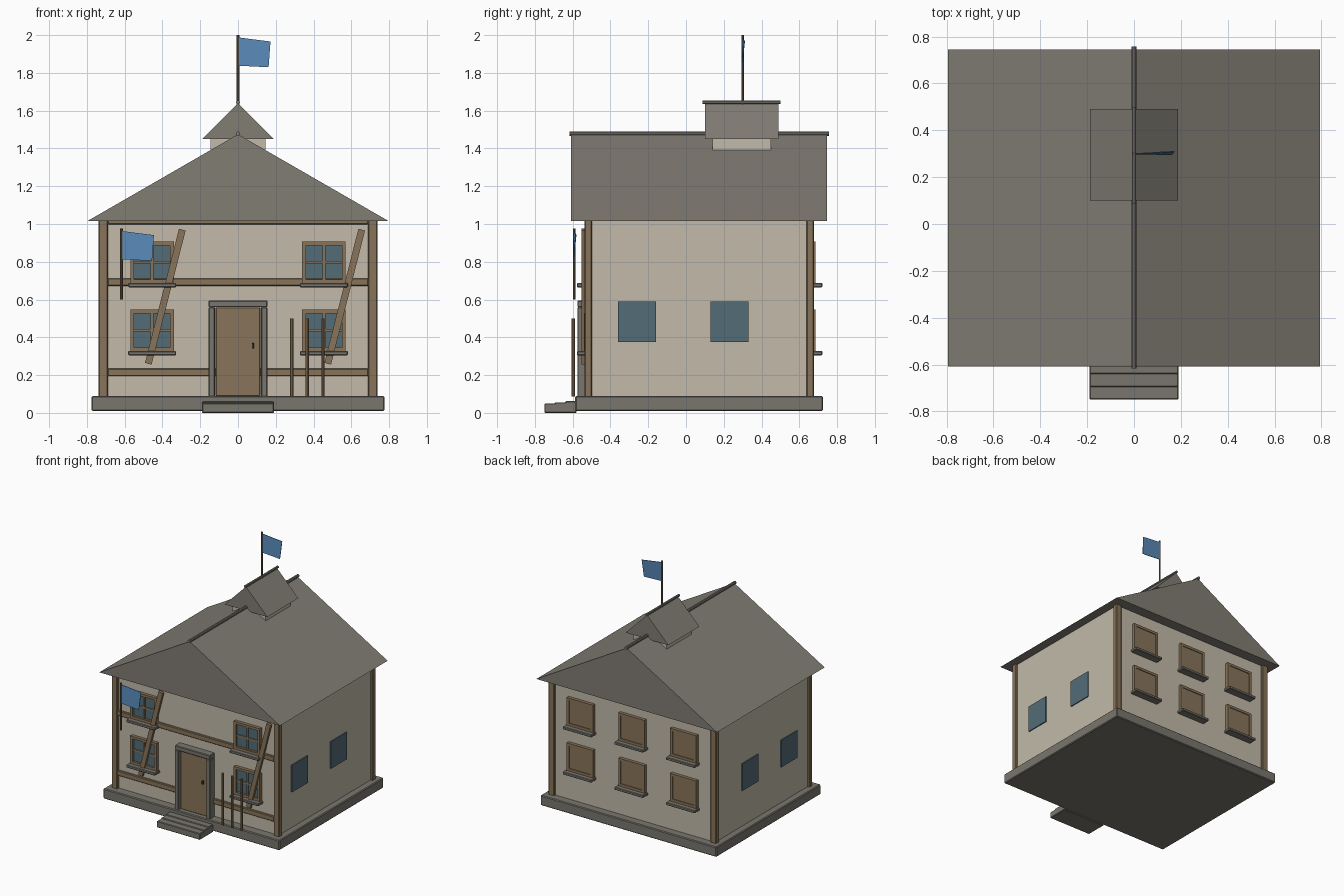
import bpy
import bmesh
import math
from mathutils import Vector

cube = bpy.data.objects.get("Cube")
if cube:
    bpy.data.objects.remove(cube, do_unlink=True)


def material(name, rgb):
    m = bpy.data.materials.new(name)
    m.use_nodes = True
    m.diffuse_color = (*rgb, 1)
    m.node_tree.nodes["Principled BSDF"].inputs["Base Color"].default_value = (*rgb, 1)
    return m


PLASTER = material("cream plaster", (0.54, 0.49, 0.40))
ROOF = material("grey roof", (0.22, 0.205, 0.175))
STONE = material("grey stone", (0.19, 0.18, 0.155))
WOOD = material("brown timber", (0.25, 0.175, 0.10))
POLE = material("dark timber", (0.17, 0.12, 0.075))
GLASS = material("blue glass", (0.085, 0.15, 0.18))
FLAG = material("blue cloth", (0.10, 0.25, 0.48))
METAL = material("dark metal", (0.07, 0.07, 0.07))


def finish(name, bm, mat, bevel=0):
    bmesh.ops.recalc_face_normals(bm, faces=bm.faces[:])
    mesh = bpy.data.meshes.new(name)
    bm.to_mesh(mesh)
    bm.free()
    mesh.materials.append(mat)
    ob = bpy.data.objects.new(name, mesh)
    bpy.context.scene.collection.objects.link(ob)
    if bevel:
        mod = ob.modifiers.new("soft edges", "BEVEL")
        mod.width = bevel
        mod.segments = 1
    return ob


def box(name, x, y, z, mat, bevel=0):
    """Box from (low, high) ranges on each axis."""
    bm = bmesh.new()
    bmesh.ops.create_cube(bm, size=1)
    for v in bm.verts:
        v.co = [r[0] if c < 0 else r[1] for c, r in zip(v.co, (x, y, z))]
    return finish(name, bm, mat, bevel)


def rod(name, start, end, radius, mat, sides=10):
    a, b = Vector(start), Vector(end)
    bm = bmesh.new()
    bmesh.ops.create_cone(bm, cap_ends=True, segments=sides, radius1=radius,
                          radius2=radius, depth=(b - a).length)
    turn = (b - a).to_track_quat("Z", "Y")
    for v in bm.verts:
        v.co = turn @ v.co + (a + b) / 2
    return finish(name, bm, mat)


def extrude(name, outline, push, mat):
    """Solid from a flat outline pushed along a vector."""
    bm = bmesh.new()
    face = bm.faces.new([bm.verts.new(p) for p in outline])
    new = bmesh.ops.extrude_face_region(bm, geom=[face])["geom"]
    bmesh.ops.translate(bm, vec=push,
                        verts=[g for g in new if isinstance(g, bmesh.types.BMVert)])
    return finish(name, bm, mat)


def gable(name, half, y, eave, apex):
    extrude(name, [(-half, y[0], eave), (half, y[0], eave), (0, y[0], apex)],
            (0, y[1] - y[0], 0), ROOF)


FRONT, BACK, SIDE = -0.515, 0.66, 0.72

# Foundation and entrance steps
box("foundation", (-0.775, 0.775), (-0.587, 0.725), (0.01, 0.09), STONE, 0.006)
for i, front in enumerate((-0.75, -0.695, -0.64)):
    box(f"step_{i + 1}", (-0.19, 0.19), (front, -0.58),
        (0, 0.05 + 0.006 * i), STONE, 0.004)

# Walls and corner posts
box("walls", (-SIDE, SIDE), (FRONT, BACK), (0.08, 1.02), PLASTER)
for side, sx in (("left", 1), ("right", -1)):
    for end, y in (("front", (-0.537, -0.497)), ("back", (0.637, 0.677))):
        box(f"{end}_{side}_post", sorted((sx * 0.688, sx * 0.738)), y,
            (0.085, 1.02), WOOD, 0.005)

# Front beams
for name, z in (("lower", (0.195, 0.235)), ("middle", (0.672, 0.712)),
                ("upper", (0.998, 1.02))):
    box(f"{name}_beam", (-0.69, 0.69), (-0.532, -0.5), z, WOOD, 0.004)

# Leaning front braces
for side, x in (("right", -0.475), ("left", 0.475)):
    w = 0.035
    extrude(f"{side}_brace",
            [(x - w / 2, -0.552, 0.265), (x + w / 2, -0.552, 0.255),
             (x + 0.18 + w / 2, -0.552, 0.965), (x + 0.18 - w / 2, -0.552, 0.975)],
            (0, 0.02, 0), WOOD)

# Door with stone surround
for side, sx in (("left", 1), ("right", -1)):
    box(f"door_{side}_jamb", sorted((sx * 0.122, sx * 0.155)), (-0.575, -0.5),
        (0.085, 0.56), STONE, 0.004)
box("door_lintel", (-0.155, 0.155), (-0.575, -0.5), (0.56, 0.595), STONE, 0.004)
box("door", (-0.118, 0.118), (-0.55, -0.5), (0.09, 0.558), WOOD, 0.003)
box("door_handle", (0.073, 0.085), (-0.562, -0.548), (0.34, 0.37), METAL, 0.002)


# Windows: out is -1 on the front wall and +1 on the back wall
def window(name, x, z, wall, out, boarded):
    def depth(a, b):
        return sorted((wall + out * a, wall + out * b))
    w, h, t = 0.115, 0.22, 0.02
    for part, sx in (("left", 1), ("right", -1)):
        box(f"{name}_{part}_frame", sorted((x + sx * w, x + sx * (w - t))),
            depth(-0.01, 0.026), (z, z + h), WOOD)
    for part, low in (("bottom", z), ("top", z + h - t)):
        box(f"{name}_{part}_frame", (x - w + t, x + w - t), depth(-0.01, 0.026),
            (low, low + t), WOOD)
    box(f"{name}_sill", (x - 0.127, x + 0.127), depth(-0.01, 0.062),
        (z - 0.022, z), STONE, 0.004)
    box(f"{name}_pane", (x - w + t, x + w - t), depth(-0.01, 0.02 if boarded else 0.01),
        (z + t, z + h - t), WOOD if boarded else GLASS)
    if not boarded:
        box(f"{name}_upright_bar", (x - 0.007, x + 0.007), depth(0, 0.019),
            (z + t, z + h - t), WOOD)
        box(f"{name}_cross_bar", (x - w + t, x + w - t), depth(0, 0.018),
            (z + h / 2 - 0.007, z + h / 2 + 0.007), WOOD)


for floor, z in (("lower", 0.327), ("upper", 0.687)):
    for side, x in (("right", -0.455), ("middle", 0), ("left", 0.455)):
        if x:
            window(f"front_{floor}_{side}_window", x, z, FRONT, -1, False)
        window(f"back_{floor}_{side}_window", x, z, BACK, 1, True)

# Side windows as thin plates
for side, sx in (("left", 1), ("right", -1)):
    for end, y in (("front", -0.26), ("back", 0.23)):
        box(f"{side}_{end}_window", sorted((sx * SIDE, sx * (SIDE + 0.008))),
            (y - 0.1, y + 0.1), (0.375, 0.59), GLASS)

# Main roof and ridge
gable("main_roof", 0.795, (-0.608, 0.746), 1.017, 1.475)
rod("main_ridge", (0, -0.617, 1.478), (0, 0.757, 1.478), 0.012, ROOF)

# Roof turret
box("turret_walls", (-0.145, 0.145), (0.14, 0.45), (1.3, 1.46), PLASTER)
gable("turret_roof", 0.188, (0.10, 0.49), 1.45, 1.64)
rod("turret_ridge", (0, 0.088, 1.645), (0, 0.5, 1.645), 0.01, ROOF)


# Flags on poles
def flag(name, x, y, top, pole_bottom, cloth_top):
    rod(f"{name}_pole", (x, y, pole_bottom), (x, y, top), 0.007, POLE, 8)
    z = cloth_top
    extrude(f"{name}_cloth",
            [(x, y - 0.002, z), (x + 0.172, y + 0.008, z - 0.022),
             (x + 0.162, y - 0.006, z - 0.158), (x, y - 0.002, z - 0.15)],
            (0, 0.004, 0), FLAG)


flag("roof_flag", 0, 0.30, 2.0, 1.63, 1.988)
flag("front_flag", -0.617, -0.592, 0.975, 0.6, 0.963)

# Poles standing beside the door
for i, x in enumerate((0.285, 0.367, 0.45)):
    rod(f"standing_pole_{i + 1}", (x, -0.597, 0.088), (x, -0.597, 0.5), 0.009, WOOD, 8)
